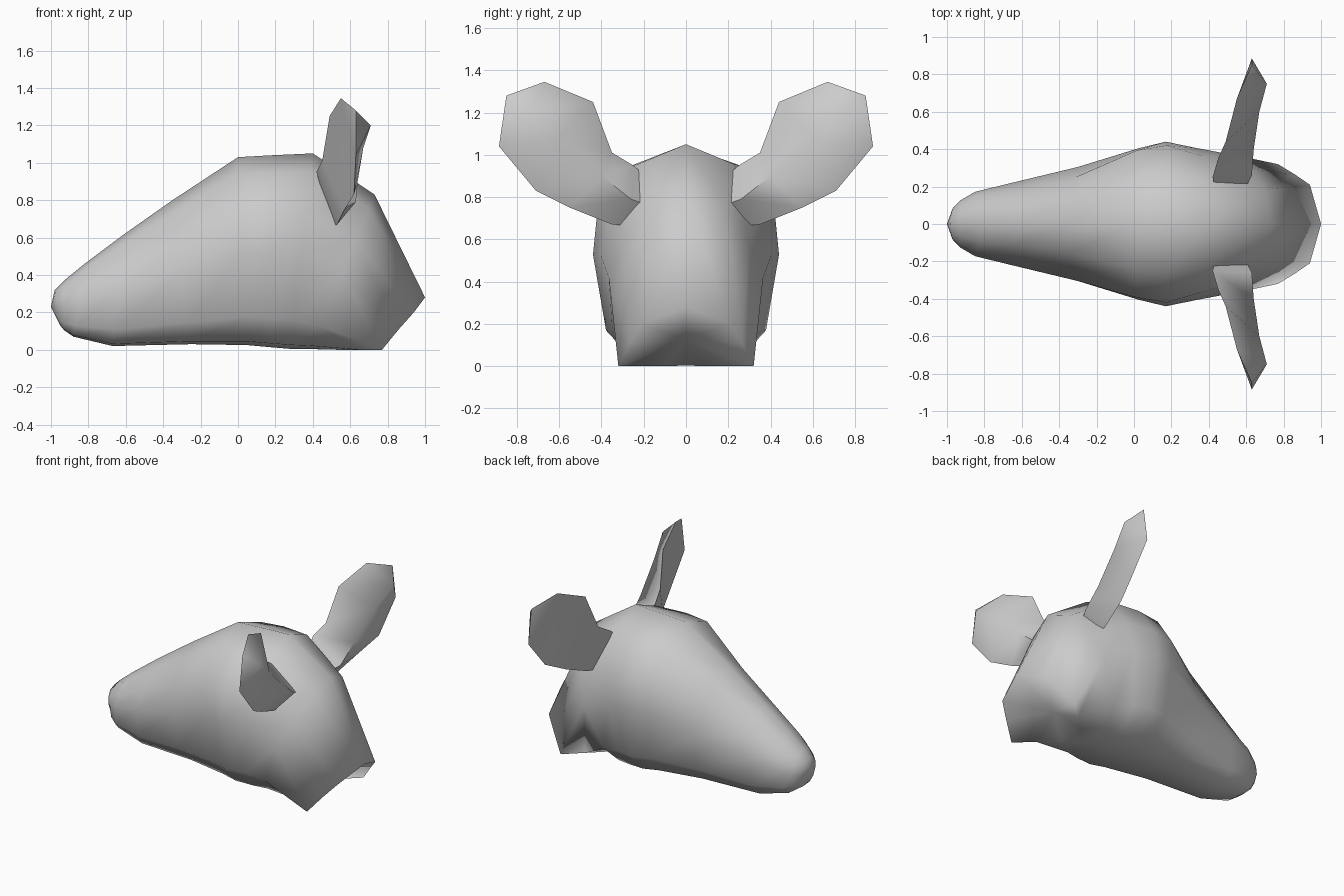
import bpy, bmesh

cube = bpy.data.objects.get("Cube")
if cube:
    bpy.data.objects.remove(cube, do_unlink=True)

# Single plain grey
grey = bpy.data.materials.new("plain_grey")
grey.use_nodes = True
COLOUR = (0.6, 0.6, 0.6, 1)
grey.diffuse_color = COLOUR
grey.node_tree.nodes["Principled BSDF"].inputs["Base Color"].default_value = COLOUR


def finish(bm, name, angle):
    bmesh.ops.recalc_face_normals(bm, faces=bm.faces[:])
    mesh = bpy.data.meshes.new(name)
    bm.to_mesh(mesh)
    bm.free()
    mesh.materials.append(grey)
    obj = bpy.data.objects.new(name, mesh)
    bpy.context.collection.objects.link(obj)
    bpy.ops.object.select_all(action='DESELECT')
    obj.select_set(True)
    bpy.context.view_layer.objects.active = obj
    bpy.ops.object.shade_smooth_by_angle(angle=angle)


def loft(bm, sections):
    """Join closed rings of points with quads; returns the rings of vertices."""
    rings = [[bm.verts.new(p) for p in ring] for ring in sections]
    for a, b in zip(rings, rings[1:]):
        for i in range(len(a)):
            j = (i + 1) % len(a)
            bm.faces.new((a[i], a[j], b[j], b[i]))
    return rings


def fan(bm, ring, point):
    tip = bm.verts.new(point)
    for a, b in zip(ring, ring[1:] + ring[:1]):
        bm.faces.new((a, b, tip))


def mirrored(half):
    """Close a half outline (top centre to bottom centre) across y = 0."""
    return half + [(x, -y, z) for x, y, z in reversed(half[1:-1])]


# Head: one cross-section scaled along the skull
# half outline as (share of half width, share of height), top to bottom
OUTLINE = [(0, 1), (.56, .91), (.9, .7), (1, .5), (.86, .15), (.58, .02), (0, 0)]
# (top x, top z, bottom x, bottom z, half width, fullness of the upper half)
STATIONS = [
    (-.98, .32, -.95, .13, .09, 1),
    (-.93, .37, -.93, .105, .125, 1),
    (-.82, .46, -.88, .07, .172, .98),
    (-.62, .61, -.67, .02, .222, .92),
    (-.35, .80, -.25, .03, .305, .9),
    (0, 1.03, .05, .025, .405, 1.08),
    (.18, 1.04, .16, .015, .44, 1.06),
    (.4, 1.05, .28, .005, .405, 1),
    (.73, .83, .38, .005, .365, .9),
]
# Slanted neck edge, running under to the throat
NECK = [(1, 0, .28), (.94, .21, .2), (.86, .265, .11), (.77, .32, 0),
        (.65, .21, 0), (.53, .1, 0), (.42, 0, .003)]

sections = []
for xt, zt, xb, zb, w, full in STATIONS:
    ring = []
    for u, v in OUTLINE:
        y = w * u * (full if v > .6 else 1)
        ring.append((xb + (xt - xb) * v, y, zb + (zt - zb) * v))
    sections.append(mirrored(ring))
sections.append(mirrored(NECK))
bm = bmesh.new()
rings = loft(bm, sections)
fan(bm, rings[0], (-1, 0, .23))
# hollowed underside of the neck
fan(bm, rings[-1], (.68, 0, .125))
finish(bm, "head", 2.6)

# Ears: triangular sections (upper rim, back ridge, lower rim) out to the tip
EAR = [
    [(.45, .12, .84), (.56, .12, .74), (.5, .2, .66)],
    [(.42, .25, .95), (.63, .26, .79), (.53, .35, .67)],
    [(.45, .35, 1.01), (.64, .4, .9), (.57, .55, .75)],
    [(.49, .44, 1.25), (.67, .6, 1.08), (.62, .71, .83)],
    [(.55, .67, 1.345), (.71, .75, 1.2), (.63, .885, 1.04)],
]
for name, side in (("ear_left_of_snout", -1), ("ear_right_of_snout", 1)):
    bm = bmesh.new()
    place = lambda p: (p[0], p[1] * side, p[2])
    rings = loft(bm, [[place(p) for p in ring] for ring in EAR])
    bm.faces.new(rings[0])
    fan(bm, rings[-1], place((.63, .85, 1.28)))
    finish(bm, name, 1.2)
